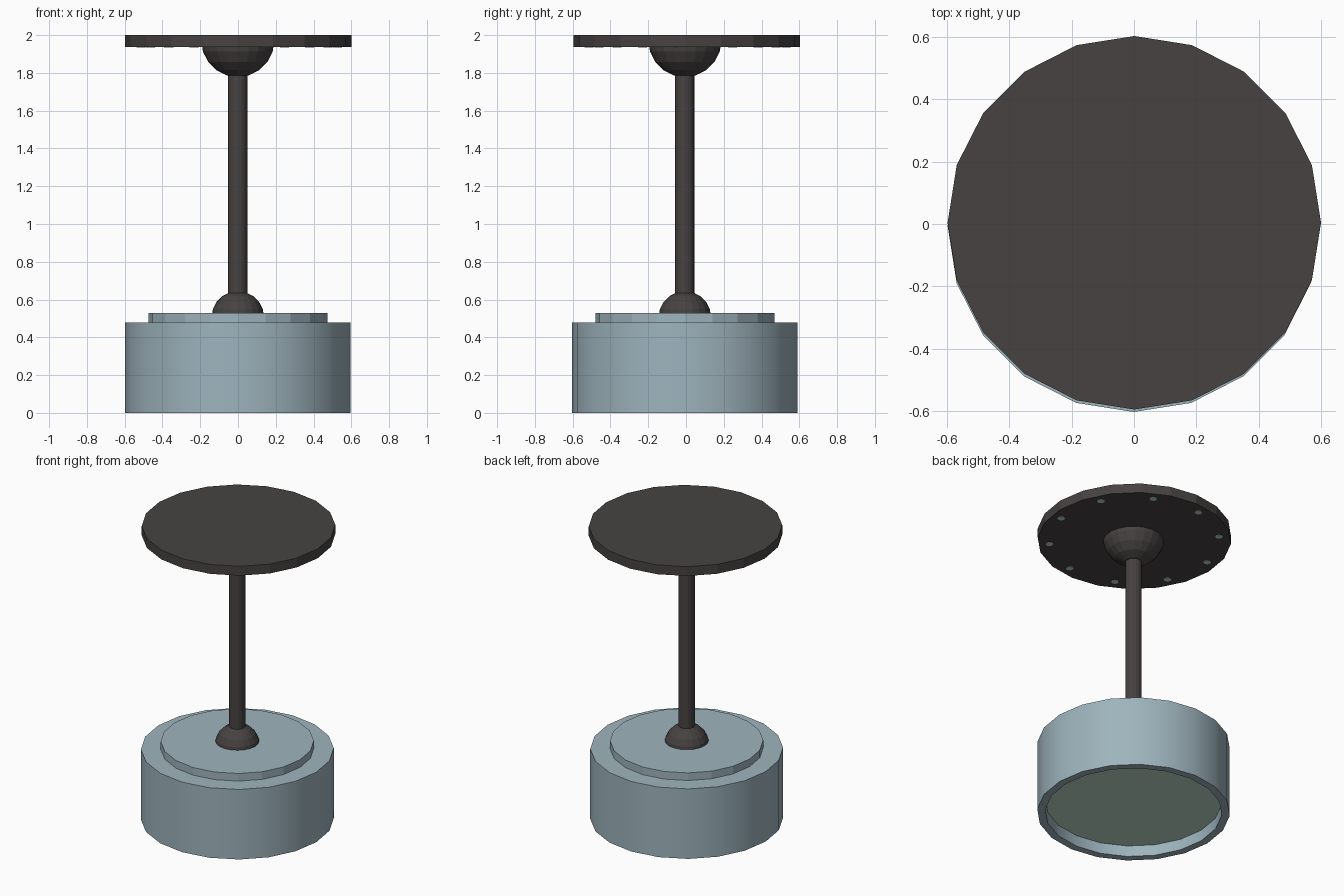
import bpy, bmesh
from math import pi, sin, cos, radians

cube = bpy.data.objects.get("Cube")
if cube:
    bpy.data.objects.remove(cube, do_unlink=True)


def material(name, rgb):
    linear = [((c / 255 + 0.055) / 1.055) ** 2.4 for c in rgb]
    mat = bpy.data.materials.new(name)
    mat.use_nodes = True
    mat.diffuse_color = (*linear, 1)
    mat.node_tree.nodes["Principled BSDF"].inputs["Base Color"].default_value = (*linear, 1)
    return mat


bronze = material("dark bronze", (71, 66, 66))
shade_blue = material("pale blue grey", (158, 180, 189))
glass = material("pale green glass", (190, 220, 207))


def lathe(name, profile, mat, centre=(-0.001, -0.006), sides=20, smooth=False):
    """Turn a (radius, height) profile around the vertical axis."""
    bm = bmesh.new()
    verts = [bm.verts.new((r, 0, z)) for r, z in profile]
    edges = [bm.edges.new(pair) for pair in zip(verts, verts[1:])]
    bmesh.ops.spin(bm, geom=verts + edges, cent=(0, 0, 0), axis=(0, 0, 1),
                   angle=2 * pi, steps=sides, use_merge=True)
    bmesh.ops.remove_doubles(bm, verts=bm.verts, dist=1e-5)
    bmesh.ops.recalc_face_normals(bm, faces=bm.faces)
    mesh = bpy.data.meshes.new(name)
    bm.to_mesh(mesh)
    bm.free()
    mesh.materials.append(mat)
    obj = bpy.data.objects.new(name, mesh)
    obj.location = (*centre, 0)
    bpy.context.collection.objects.link(obj)
    if smooth:
        bpy.context.view_layer.objects.active = obj
        obj.select_set(True)
        bpy.ops.object.shade_smooth_by_angle(angle=radians(30))
        obj.select_set(False)


def disc(name, r, low, high, mat, **options):
    lathe(name, [(0, low), (r, low), (r, high), (0, high)], mat, **options)


def dome(name, r, z, direction, mat, rings=5):
    """Half ball with its flat side at z, bulging up (1) or down (-1)."""
    angles = [pi / 2 * i / rings for i in range(rings)]
    arc = [(r * cos(a), z + direction * r * sin(a)) for a in angles]
    lathe(name, [(0, z)] + arc + [(0, z + direction * r)], mat)


# Ceiling plate with its ball joints and stem
plate_centre = (0.001, 0.004)
disc("ceiling_plate", 0.599, 1.936, 2.0, bronze, centre=plate_centre)
dome("upper_ball_joint", 0.194, 1.972, -1, bronze)
disc("stem", 0.051, 0.52, 1.9, bronze, sides=16)
dome("lower_ball_joint", 0.139, 0.506, 1, bronze)

# Drum shade, hollow underneath, with a raised cap
disc("shade_cap", 0.474, 0.47, 0.53, shade_blue)
lathe("drum_shade", [(0, 0.478), (0.597, 0.478), (0.597, 0), (0.547, 0), (0.547, 0.08), (0, 0.08)],
      shade_blue, smooth=True)
disc("light_panel", 0.546, 0.074, 0.082, glass)

# Ring of small studs under the ceiling plate
for i in range(10):
    angle = radians(27 + 36 * i)
    spot = (0.006 + 0.527 * cos(angle), 0.008 + 0.527 * sin(angle))
    disc("plate_stud_%d" % (i + 1), 0.024, 1.934, 1.94, glass, centre=spot, sides=8)
